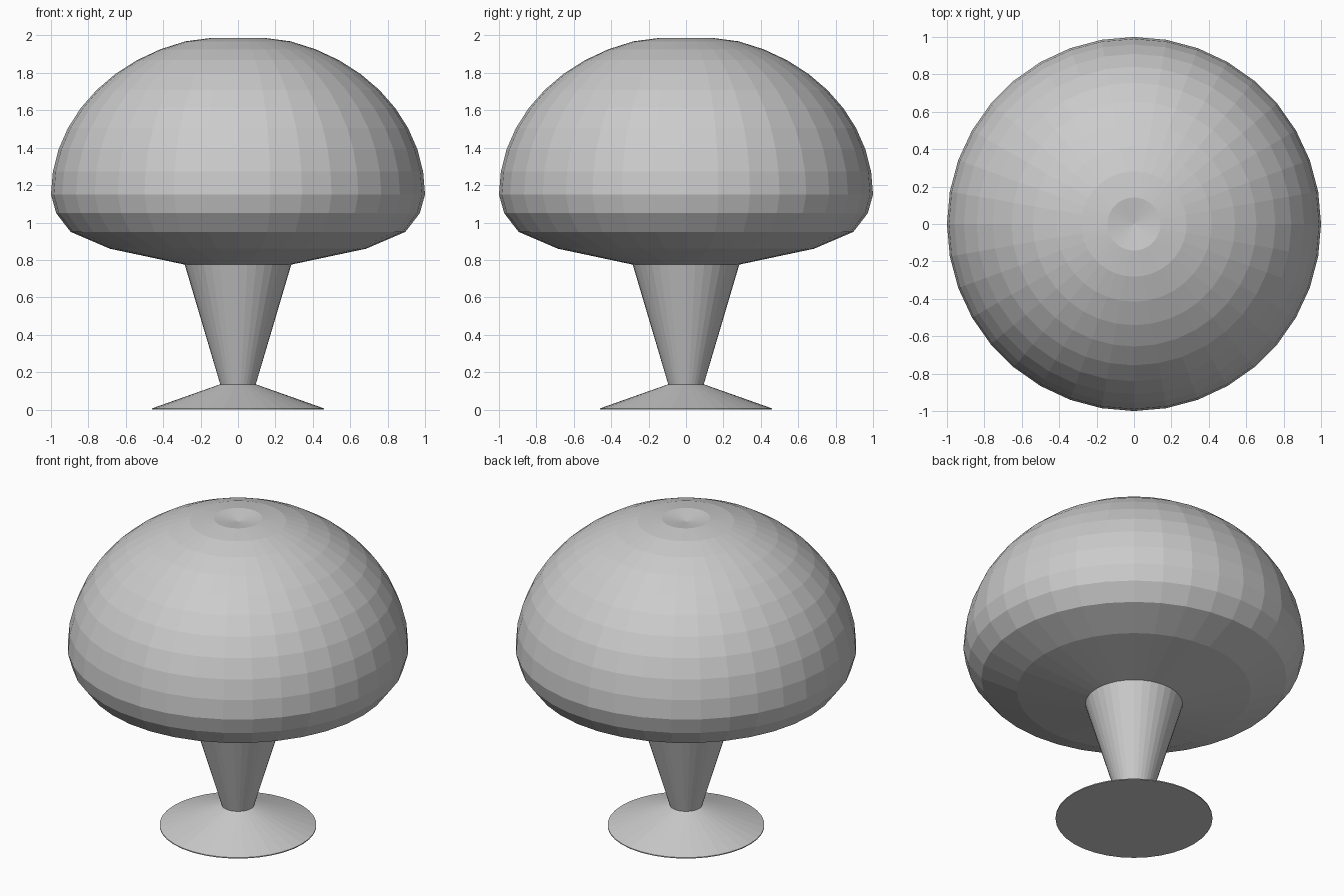
import bpy, bmesh, math

if "Cube" in bpy.data.objects:
    bpy.data.objects.remove(bpy.data.objects["Cube"])

SIDES = 36
grey = bpy.data.materials.new("plain grey")
grey.diffuse_color = (0.6, 0.6, 0.6, 1)
grey.use_nodes = True
grey.node_tree.nodes["Principled BSDF"].inputs["Base Color"].default_value = grey.diffuse_color


def lathe(name, profile):
    """Revolve (radius, height) points around z; radius 0 makes a pole."""
    bm = bmesh.new()
    rings = []
    for r, z in profile:
        if r == 0:
            rings.append([bm.verts.new((0, 0, z))] * SIDES)
        else:
            rings.append([bm.verts.new((r * math.cos(math.tau * i / SIDES),
                                        r * math.sin(math.tau * i / SIDES), z))
                          for i in range(SIDES)])
    for a, b in zip(rings, rings[1:]):
        for i in range(SIDES):
            j = (i + 1) % SIDES
            quad = list(dict.fromkeys((a[i], a[j], b[j], b[i])))
            bm.faces.new(quad)
    mesh = bpy.data.meshes.new(name)
    bm.to_mesh(mesh)
    bm.free()
    mesh.materials.append(grey)
    obj = bpy.data.objects.new(name, mesh)
    bpy.context.collection.objects.link(obj)
    return obj


# Foot: thin-edged shallow cone with a flat underside
lathe("foot", [(0, 0), (0.46, 0), (0.46, 0.006), (0.095, 0.135)])

# Stem: widens upwards
lathe("stem", [(0.095, 0.135), (0.285, 0.775)])

# Cap: rounded underside, elliptical dome, dimple at the top
under = [(0.285, 0.775), (0.685, 0.86), (0.895, 0.95), (0.972, 1.05)]
dome = [(math.cos(t), 1.15 + 0.853 * math.sin(t))
        for t in (math.pi / 2 * k / 11 for k in range(10))]
lathe("cap", under + dome + [(0.142, 1.987), (0, 1.965)])
